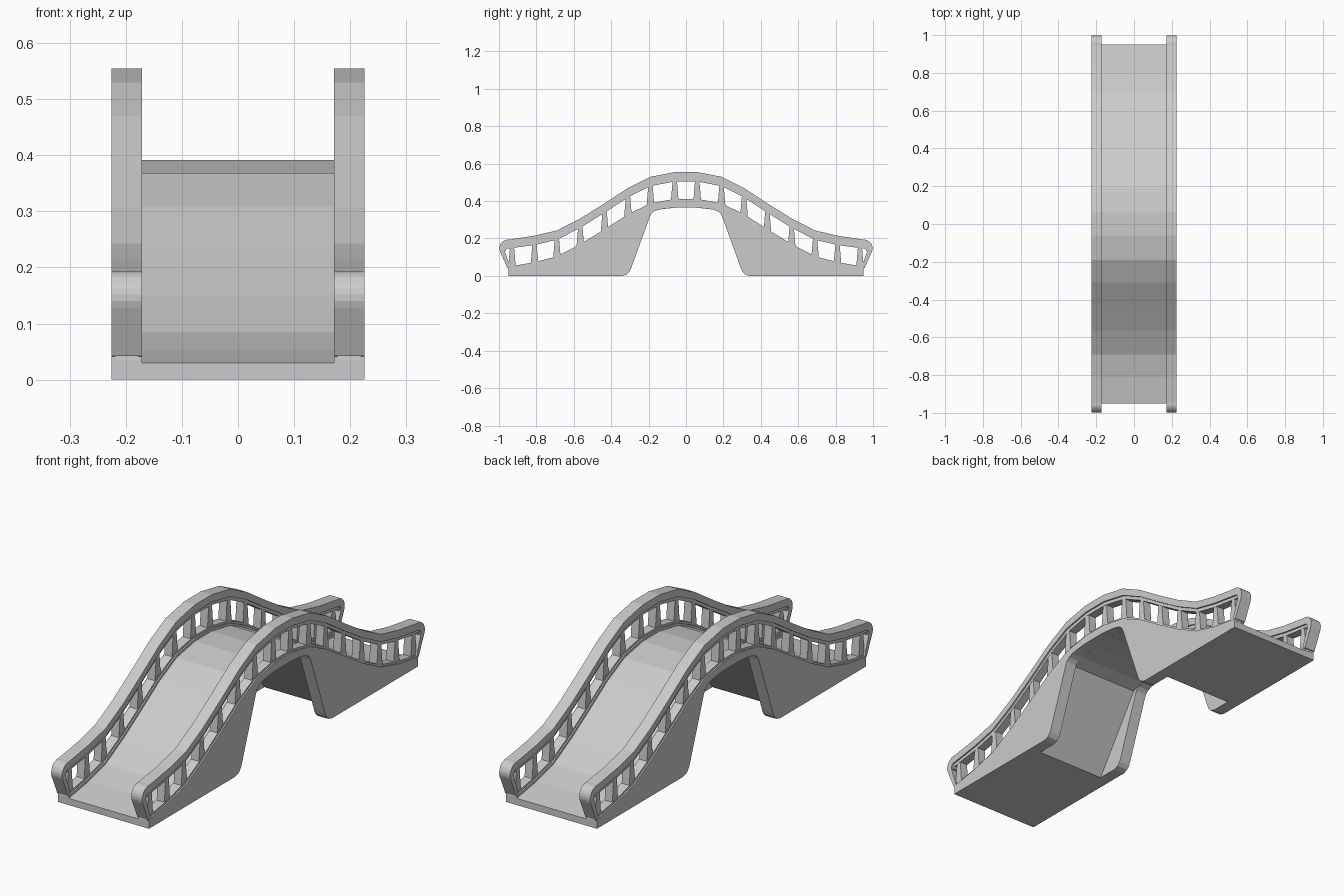
import bpy, bmesh
from math import sin, cos, radians

if "Cube" in bpy.data.objects:
    bpy.data.objects.remove(bpy.data.objects["Cube"])

# deck height at each facet line, centre to end
YS = [0.06, 0.19, 0.31, 0.435, 0.565, 0.69, 0.81, 0.95]
DECK = [0.392, 0.368, 0.31, 0.23, 0.15, 0.085, 0.053, 0.03]
RAIL = [0.555, 0.530, 0.470, 0.388, 0.307, 0.243, 0.215, 0.194]


def both_ways(half):
    """Mirror a centre-to-end point list in y, giving one end-to-end run."""
    flip = [tuple((-y, z) for y, z in p) if isinstance(p[0], tuple) else (-p[0], p[1])
            for p in half]
    return flip[::-1] + half


def finish(bm, name, mirror=False):
    bmesh.ops.recalc_face_normals(bm, faces=bm.faces)
    mesh = bpy.data.meshes.new(name)
    bm.to_mesh(mesh)
    bm.free()
    ob = bpy.data.objects.new(name, mesh)
    bpy.context.collection.objects.link(ob)
    if mirror:
        ob.modifiers.new("Mirror", 'MIRROR').use_mirror_merge = False
    return ob


def extrude_outline(bm, pts, x0, x1):
    a = [bm.verts.new((x0, y, z)) for y, z in pts]
    b = [bm.verts.new((x1, y, z)) for y, z in pts]
    bm.faces.new(a)
    bm.faces.new(b[::-1])
    n = len(pts)
    for i in range(n):
        j = (i + 1) % n
        bm.faces.new((a[i], b[i], b[j], a[j]))


def band(bm, pairs, x0, x1):
    """Solid strip between paired outer and inner points."""
    rings = []
    for (y, z), (v, w) in pairs:
        rings.append([bm.verts.new(c) for c in
                      ((x0, y, z), (x1, y, z), (x1, v, w), (x0, v, w))])
    for r, s in zip(rings, rings[1:]):
        for k in range(4):
            bm.faces.new((r[k], r[(k + 1) % 4], s[(k + 1) % 4], s[k]))
    bm.faces.new(rings[0])
    bm.faces.new(rings[-1][::-1])


# walkway with abutments recessed under the arch
top = both_ways(list(zip(YS, DECK)))
under = both_ways([(0.05, 0.365), (0.15, 0.355), (0.205, 0.335), (0.43, 0), (0.95, 0)])
bm = bmesh.new()
extrude_outline(bm, top + under[::-1], -0.172, 0.172)
finish(bm, "walkway")

# side walls with rounded arch corners
curb = [d + 0.011 for d in DECK]
top = both_ways(list(zip(YS, curb)))
under = both_ways([(0.05, 0.365), (0.11, 0.36), (0.15, 0.353), (0.172, 0.344),
                   (0.187, 0.33), (0.195, 0.312), (0.292, 0.045), (0.301, 0.024),
                   (0.315, 0.008), (0.34, 0), (0.95, 0)])
bm = bmesh.new()
extrude_outline(bm, top + under[::-1], 0.171, 0.225)
finish(bm, "side_wall", True)

# thin sill the balusters stand on
bm = bmesh.new()
band(bm, both_ways([((y, c + 0.009), (y, c - 0.005)) for y, c in zip(YS, curb)]), 0.177, 0.219)
finish(bm, "rail_sill", True)

# handrail: wide cap over a narrower lower strip, curling down at the ends
cap = [((y, z), (y, z - 0.034)) for y, z in zip(YS[:-1], RAIL)]
low = [((y, z - 0.03), (y, z - 0.05)) for y, z in zip(YS[:-1], RAIL)]
for i in range(9):
    a = radians(95 - i * 15)
    o = (0.952 + 0.046 * cos(a), 0.148 + 0.046 * sin(a))
    cap.append((o, (0.952 + 0.018 * cos(a), 0.140 + 0.020 * sin(a))))
    low.append(((0.952 + 0.02 * cos(a), 0.142 + 0.022 * sin(a)),
                (0.952 + 0.010 * cos(a), 0.138 + 0.008 * sin(a))))
cap.append(((0.955, 0.042), (0.938, 0.042)))
bm = bmesh.new()
band(bm, both_ways(cap), 0.171, 0.225)
rail = finish(bm, "handrail", True)
bm = bmesh.new()
band(bm, both_ways(low), 0.178, 0.218)
finish(bm, "handrail_underside", True)

# tapered balusters
bm = bmesh.new()
for side in (-1, 1):
    for y, c, r in zip(YS, curb, RAIL):
        y = min(y, 0.93)
        lo, hi = c - 0.008, r - 0.04
        extrude_outline(bm, [(side * y - 0.021, lo), (side * y + 0.021, lo),
                             (side * y + 0.011, hi), (side * y - 0.011, hi)], 0.179, 0.217)
finish(bm, "balusters", True)
